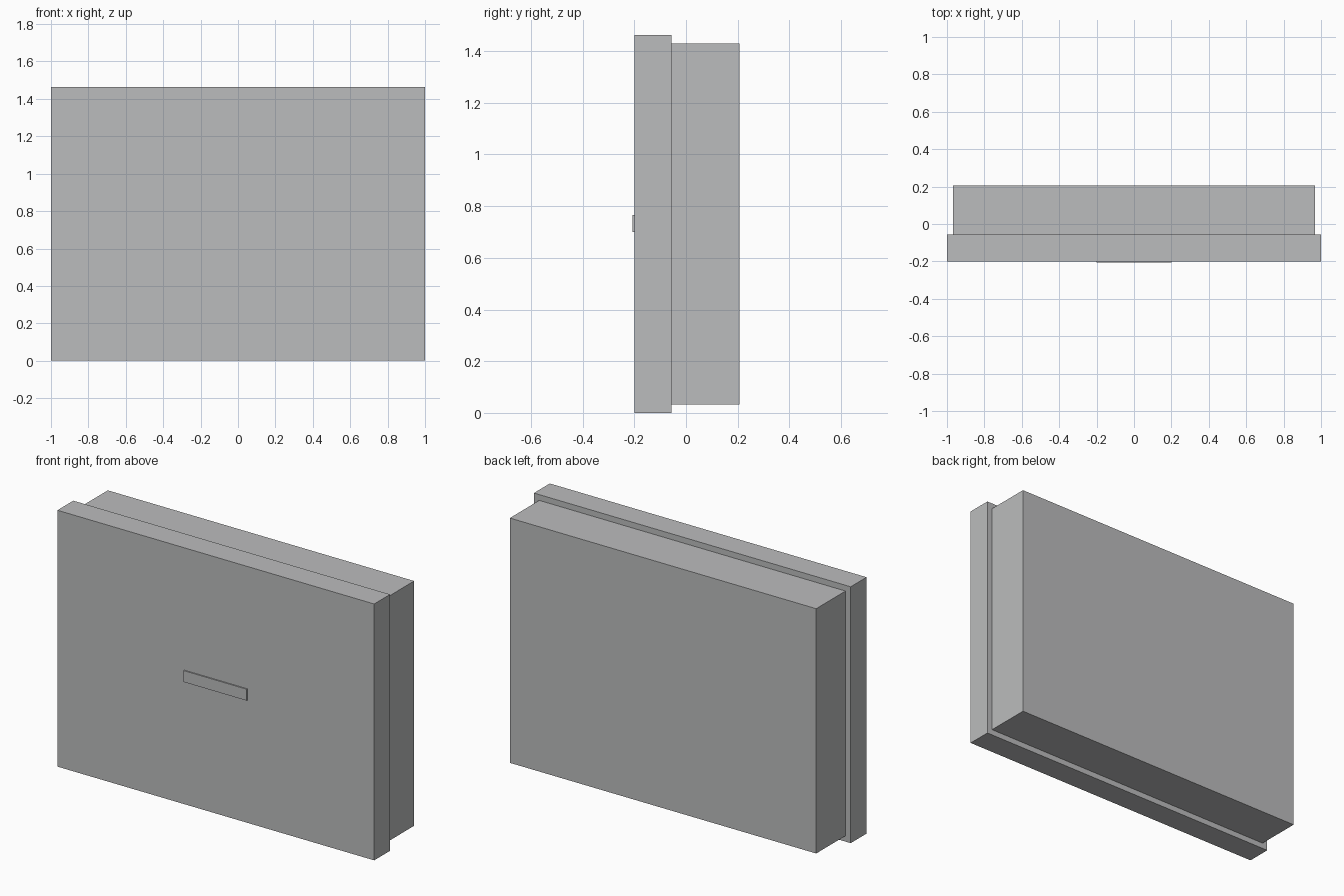
import bpy

# Remove the default cube
if "Cube" in bpy.data.objects:
    bpy.data.objects.remove(bpy.data.objects["Cube"], do_unlink=True)

# Single cool grey finish
grey = bpy.data.materials.new("light_grey")
grey.use_nodes = True
colour = (0.5, 0.505, 0.51, 1.0)
grey.diffuse_color = colour
grey.node_tree.nodes["Principled BSDF"].inputs["Base Color"].default_value = colour


def box(name, width, y_range, z_range):
    """Box centred on x, spanning the given depth and height ranges."""
    (y0, y1), (z0, z1) = y_range, z_range
    bpy.ops.mesh.primitive_cube_add(size=1, location=(0, (y0 + y1) / 2, (z0 + z1) / 2))
    obj = bpy.context.object
    obj.name = obj.data.name = name
    obj.scale = (width, y1 - y0, z1 - z0)
    bpy.ops.object.transform_apply(location=False, rotation=False, scale=True)
    obj.data.materials.append(grey)
    return obj


FRONT, JOINT, BACK = -0.2, -0.057, 0.207
HEIGHT, INSET = 1.463, 0.033

# Overlapping front panel and the narrower body behind it
box("front_panel", 2.0, (FRONT, JOINT), (0, HEIGHT))
box("rear_body", 2.0 - 2 * INSET, (JOINT, BACK), (INSET, HEIGHT - INSET))

# Thin label plate in the middle of the front panel
box("front_plate", 0.4, (FRONT - 0.007, FRONT), (0.7, 0.765))
